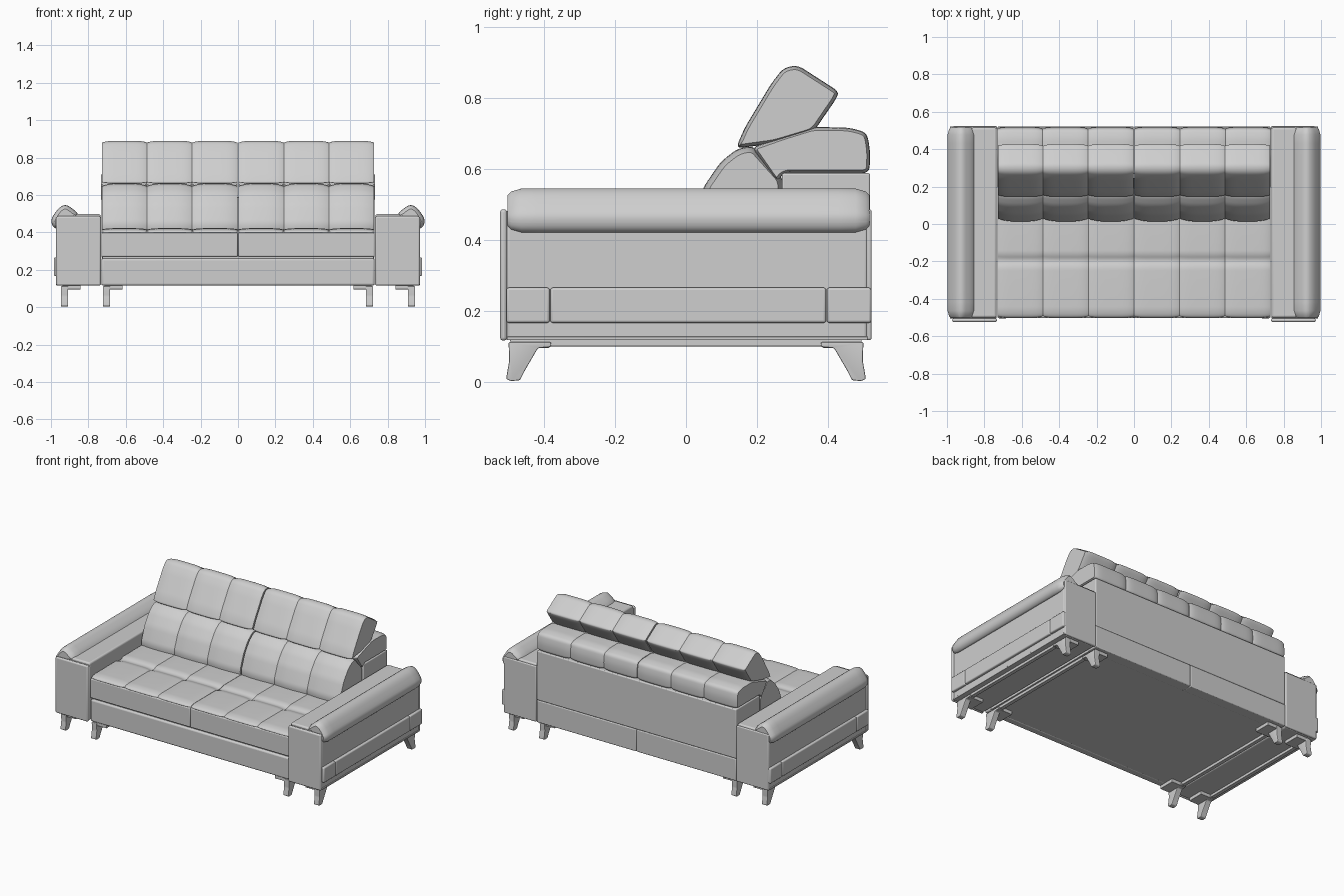
import bpy, bmesh, math
from mathutils import Vector

cube = bpy.data.objects.get("Cube")
if cube:
    bpy.data.objects.remove(cube, do_unlink=True)

grey = bpy.data.materials.new("light grey upholstery")
grey.use_nodes = True
COLOUR = (0.62, 0.62, 0.62, 1)
grey.diffuse_color = COLOUR
grey.node_tree.nodes["Principled BSDF"].inputs["Base Color"].default_value = COLOUR


def finish(name, bm, bevel=0.0):
    bmesh.ops.recalc_face_normals(bm, faces=bm.faces)
    mesh = bpy.data.meshes.new(name)
    bm.to_mesh(mesh)
    bm.free()
    obj = bpy.data.objects.new(name, mesh)
    bpy.context.collection.objects.link(obj)
    mesh.materials.append(grey)
    if bevel:
        mod = obj.modifiers.new("soft edges", 'BEVEL')
        mod.width, mod.segments, mod.limit_method = bevel, 3, 'ANGLE'
    bpy.ops.object.select_all(action='DESELECT')
    bpy.context.view_layer.objects.active = obj
    obj.select_set(True)
    bpy.ops.object.shade_smooth_by_angle(angle=math.radians(35))
    return obj


def box(name, x, y, z, bevel=0.006):
    bm = bmesh.new()
    bmesh.ops.create_cube(bm, size=1)
    for v in bm.verts:
        v.co = [lo + (c + 0.5) * (hi - lo) for c, (lo, hi) in zip(v.co, (x, y, z))]
    return finish(name, bm, bevel)


def rounded(points, radius, steps=5):
    """Replace every corner of a closed outline with a small curve."""
    pts, out = [Vector(p) for p in points], []
    for i, p in enumerate(pts):
        a, b = pts[i - 1] - p, pts[(i + 1) % len(pts)] - p
        s = p + a.normalized() * min(radius, a.length * 0.48)
        e = p + b.normalized() * min(radius, b.length * 0.48)
        for k in range(steps + 1):
            t = k / steps
            out.append(s * (1 - t) ** 2 + p * 2 * t * (1 - t) + e * t * t)
    return out


def sweep(name, points, start, end, axis='X', cols=1, depth=0.0, power=4, radius=0.02, steps=12):
    """Sweep an outline along an axis, pinching it in at each column seam."""
    pts = rounded(points, radius) if radius else [Vector(p) for p in points]
    n = len(pts)
    area = sum(pts[i - 1].cross(pts[i]) for i in range(n))
    inward = []
    for i in range(n):
        d = (pts[(i + 1) % n] - pts[i - 1]).normalized()
        inward.append(Vector((-d.y, d.x)) * (1 if area > 0 else -1))
    bm, rings = bmesh.new(), []
    for c in range(cols):
        for k in range(0 if c == 0 else 1, steps + 1):
            u = (1 - math.cos(math.pi * k / steps)) / 2
            w = start + (end - start) * (c + u) / cols
            pinch = depth * abs(2 * u - 1) ** power
            ring = []
            for p, m in zip(pts, inward):
                q = p + m * pinch
                ring.append(bm.verts.new((w, q.x, q.y) if axis == 'X' else (q.x, w, q.y)))
            rings.append(ring)
    for r, s in zip(rings, rings[1:]):
        for i in range(n):
            bm.faces.new((r[i - 1], r[i], s[i], s[i - 1]))
    bm.faces.new(rings[0])
    bm.faces.new(rings[-1])
    return finish(name, bm)


# Outlines: (y, z) for cushions and legs, (x, z) for the arm pad
SEAT = [(-.502, .393), (-.497, .41), (-.46, .42), (-.23, .42), (-.195, .406),
        (-.16, .422), (.2, .422), (.2, .393)]
LOWER_BACK = [(.015, .40), (.012, .45), (.05, .55), (.098, .62), (.145, .657),
              (.19, .665), (.275, .57), (.275, .40)]
HEADREST = [(.14, .657), (.165, .715), (.24, .84), (.275, .885), (.315, .892),
            (.43, .818), (.425, .80), (.36, .705), (.25, .672)]
BACK_ROLL = [(.185, .66), (.27, .69), (.36, .718), (.46, .716), (.51, .702),
             (.519, .65), (.517, .588), (.275, .588), (.255, .56)]
ARM_PAD = [(.845, .48), (.865, .512), (.918, .55), (.955, .535), (.985, .495),
           (1.0, .465), (.992, .43), (.965, .415), (.93, .45)]
LEG = [(-.5, .112), (-.498, .06), (-.507, .008), (-.495, .002), (-.468, .004),
       (-.455, .03), (-.417, .095), (-.38, .098), (-.38, .112)]

# Base body, with a narrow shadow gap below the seat border
box("seat_base_core", (-.725, .725), (-.485, .5), (.118, .3), 0)
box("front_rail", (-.73, .73), (-.502, -.45), (.116, .26), .01)
box("back_panel", (-.73, .73), (.27, .519), (.263, .588), .006)

for side, s in (("left", 1), ("right", -1)):
    def span(a, b):
        return tuple(sorted((s * a, s * b)))

    # Seat and back cushions, three quilted columns each side
    box(side + "_seat_border", span(.001, .73), (-.503, .25), (.27, .398), .006)
    sweep(side + "_seat_cushion", SEAT, s * .001, s * .729, cols=3, depth=.008, power=6)
    sweep(side + "_lower_back_cushion", LOWER_BACK, s * .004, s * .727, cols=3, depth=.016, power=3)
    sweep(side + "_headrest", HEADREST, s * .004, s * .727, cols=3, depth=.01, power=5)
    sweep(side + "_back_roll", BACK_ROLL, s * .002, s * .732, cols=3, depth=.009, power=6)
    box(side + "_back_lower_band", span(.001, .73), (.45, .521), (.117, .262), .005)

    # Armrest: body, front and rear boards, top strip, rolled pad
    box(side + "_arm_body", span(.735, .968), (-.51, .515), (.117, .483), .012)
    box(side + "_arm_front_board", span(.733, .972), (-.524, -.504), (.116, .486), .009)
    box(side + "_arm_rear_board", span(.733, .97), (.508, .523), (.117, .486), .006)
    box(side + "_arm_top_strip", span(.735, .87), (-.5, .515), (.46, .497), .01)
    sweep(side + "_arm_pad", [(s * x, z) for x, z in ARM_PAD], -.503, .517,
          axis='Y', depth=.02, power=40, radius=.025, steps=16)

    # Raised band on the outer side, in three lengths, and a base trim
    for part, y0, y1 in (("front", -.506, -.384), ("middle", -.382, .395), ("rear", .397, .522)):
        box(f"{side}_side_band_{part}", span(.955, .985), (y0, y1), (.166, .265), .007)
    box(side + "_base_trim", span(.95, .972), (-.505, .512), (.117, .127), .002)

    # Legs with fixing plates and the rails joining them
    for row, leg_x in (("inner", .685), ("outer", .909)):
        for end, e in (("front", 1), ("back", -1)):
            outline = [(e * y, z) for y, z in LEG]
            sweep(f"{side}_{row}_{end}_leg", outline, s * leg_x, s * (leg_x + .037),
                  depth=.003, power=30, radius=.006)
            ys = sorted((e * -.495, e * -.385))
            box(f"{side}_{row}_{end}_leg_plate", span(leg_x - .068, leg_x + .03), ys, (.095, .118), .002)
        box(f"{side}_{row}_rail", span(leg_x + .005, leg_x + .03), (-.4, .4), (.1, .119), .002)
